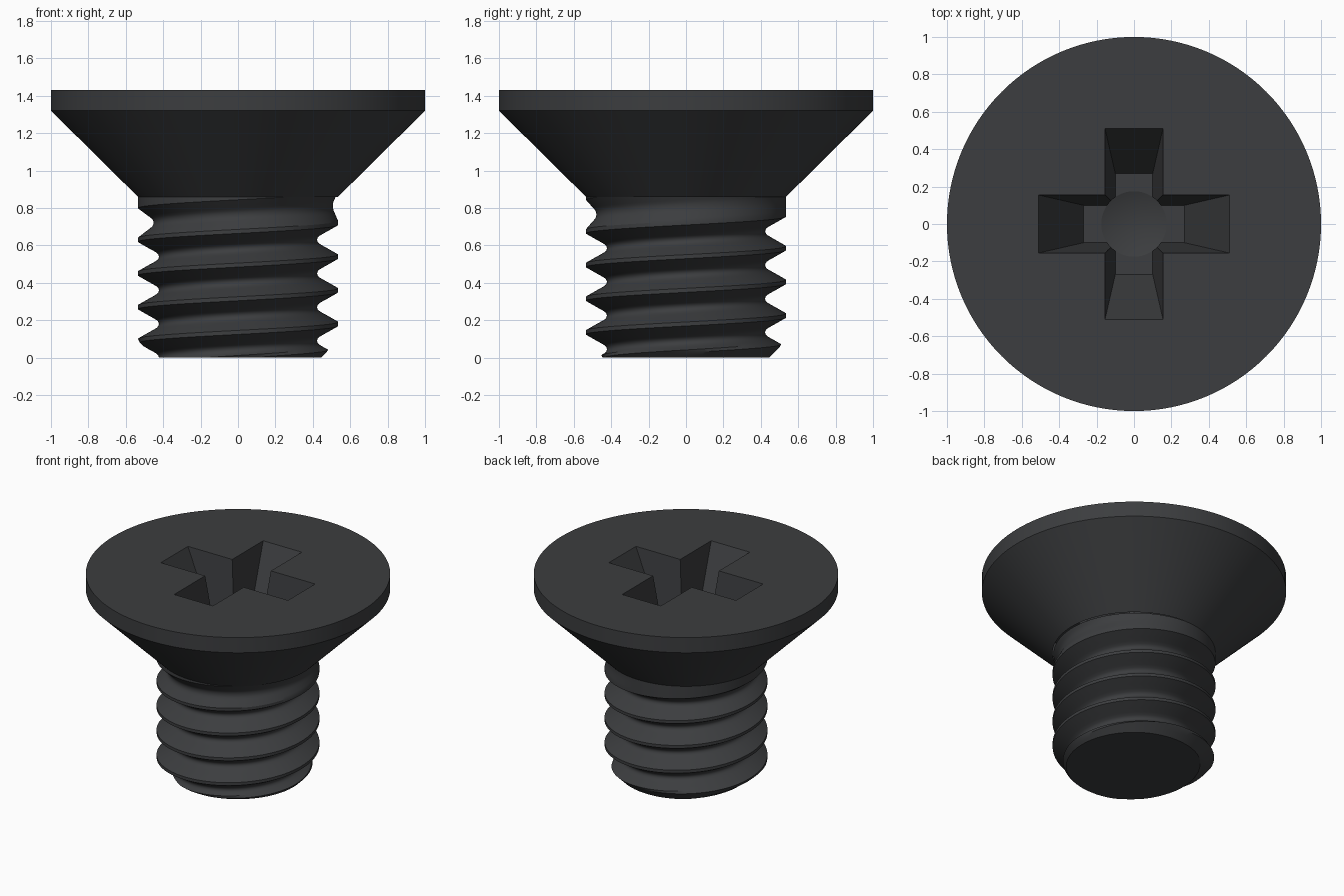
import bpy, bmesh, math

if "Cube" in bpy.data.objects:
    bpy.data.objects.remove(bpy.data.objects["Cube"])

PITCH, R, DEPTH, N = 0.18, 0.535, 0.112, 128
NECK_Z, TOP_Z, FLOOR_Z = 0.86, 1.43, 0.95

mat = bpy.data.materials.new("dark_metal")
mat.diffuse_color = (0.045, 0.047, 0.05, 1)
mat.use_nodes = True
mat.node_tree.nodes["Principled BSDF"].inputs["Base Color"].default_value = mat.diffuse_color


def finish(name, bm):
    bmesh.ops.recalc_face_normals(bm, faces=bm.faces)
    me = bpy.data.meshes.new(name)
    bm.to_mesh(me)
    bm.free()
    me.materials.append(mat)
    ob = bpy.data.objects.new(name, me)
    bpy.context.collection.objects.link(ob)
    return ob


def smooth(ob):
    bpy.ops.object.select_all(action='DESELECT')
    ob.select_set(True)
    bpy.context.view_layer.objects.active = ob
    bpy.ops.object.shade_smooth_by_angle(angle=math.radians(28))


def lathe(name, profile, seg):
    bm = bmesh.new()
    vs = [bm.verts.new((r, 0, z)) for r, z in profile]
    es = [bm.edges.new(p) for p in zip(vs, vs[1:])]
    bmesh.ops.spin(bm, geom=vs + es, cent=(0, 0, 0), axis=(0, 0, 1),
                   angle=2 * math.pi, steps=seg, use_merge=True)
    bmesh.ops.remove_doubles(bm, verts=bm.verts, dist=1e-5)
    return finish(name, bm)


def tapered_arm(name, along_x):
    # frustum extrapolated slightly above the head
    bm = bmesh.new()
    for s in (0, 1.1):
        a, b, z = 0.27 + 0.24 * s, 0.10 + 0.055 * s, FLOOR_Z + (TOP_Z - FLOOR_Z) * s
        if not along_x:
            a, b = b, a
        for x, y in ((-a, -b), (a, -b), (a, b), (-a, b)):
            bm.verts.new((x, y, z))
    bmesh.ops.convex_hull(bm, input=bm.verts)
    bmesh.ops.dissolve_limit(bm, angle_limit=0.001, verts=bm.verts, edges=bm.edges)
    return finish(name, bm)


# Countersunk head
head = lathe("countersunk_head",
             [(0, 0.6), (R, NECK_Z), (1, 1.32), (1, TOP_Z), (0, TOP_Z)], N)

# Cross recess with a drilled centre
cutters = [tapered_arm("recess_arm_x", True), tapered_arm("recess_arm_y", False),
           lathe("recess_pit", [(0, 0.88), (0.175, 0.946), (0.175, 1.165), (0, 1.22)], 48)]
for c in cutters:
    c.hide_render = True
    m = head.modifiers.new(c.name, 'BOOLEAN')
    m.operation, m.solver, m.object = 'DIFFERENCE', 'EXACT', c
dg = bpy.context.evaluated_depsgraph_get()
head.data = bpy.data.meshes.new_from_object(head.evaluated_get(dg))
head.modifiers.clear()
for c in cutters:
    bpy.data.objects.remove(c)

# Open the head underside where the shank joins
bm = bmesh.new()
bm.from_mesh(head.data)
low = [f for f in bm.faces if f.calc_center_median().z < NECK_Z - 0.002]
bmesh.ops.delete(bm, geom=low, context='FACES')
bm.to_mesh(head.data)
bm.free()
smooth(head)

# Threaded shank: helical strip of groove profiles (fraction of pitch, depth)
half = [(0.06, 0), (0.145, 0.24), (0.23, 0.48), (0.315, 0.73), (0.38, 0.9), (0.44, 0.98)]
groove = half + [(0.5, 1)] + [(1 - u, d) for u, d in reversed(half)]
bm = bmesh.new()
cols = []
for i in range(-2 * N, 6 * N + 1):
    t = i / N
    fade = min(1, max(0, (0.855 - PITCH * (t + 0.5)) / PITCH))
    col = []
    for u, d in groove:
        z = PITCH * (t + u)
        r = min(R - DEPTH * d * fade, 0.445 + z)  # chamfered tip
        a = 2 * math.pi * t
        col.append(bm.verts.new((r * math.cos(a), r * math.sin(a), z)))
    cols.append(col)
for i in range(len(cols) - 1):
    a, b = cols[i], cols[i + 1]
    for j in range(len(groove) - 1):
        bm.faces.new((a[j], b[j], b[j + 1], a[j + 1]))
    if i + 1 + N < len(cols):
        c, d = cols[i + N], cols[i + 1 + N]
        bm.faces.new((a[-1], b[-1], d[0], c[0]))

# Trim to length and close the tip
bmesh.ops.bisect_plane(bm, geom=bm.verts[:] + bm.edges[:] + bm.faces[:],
                       plane_co=(0, 0, NECK_Z), plane_no=(0, 0, 1), clear_outer=True)
cut = bmesh.ops.bisect_plane(bm, geom=bm.verts[:] + bm.edges[:] + bm.faces[:],
                             plane_co=(0, 0, 0), plane_no=(0, 0, -1), clear_outer=True)
rim = [e for e in bm.edges if e.is_boundary and all(abs(v.co.z) < 1e-4 for v in e.verts)]
bmesh.ops.edgeloop_fill(bm, edges=rim)
smooth(finish("threaded_shank", bm))
